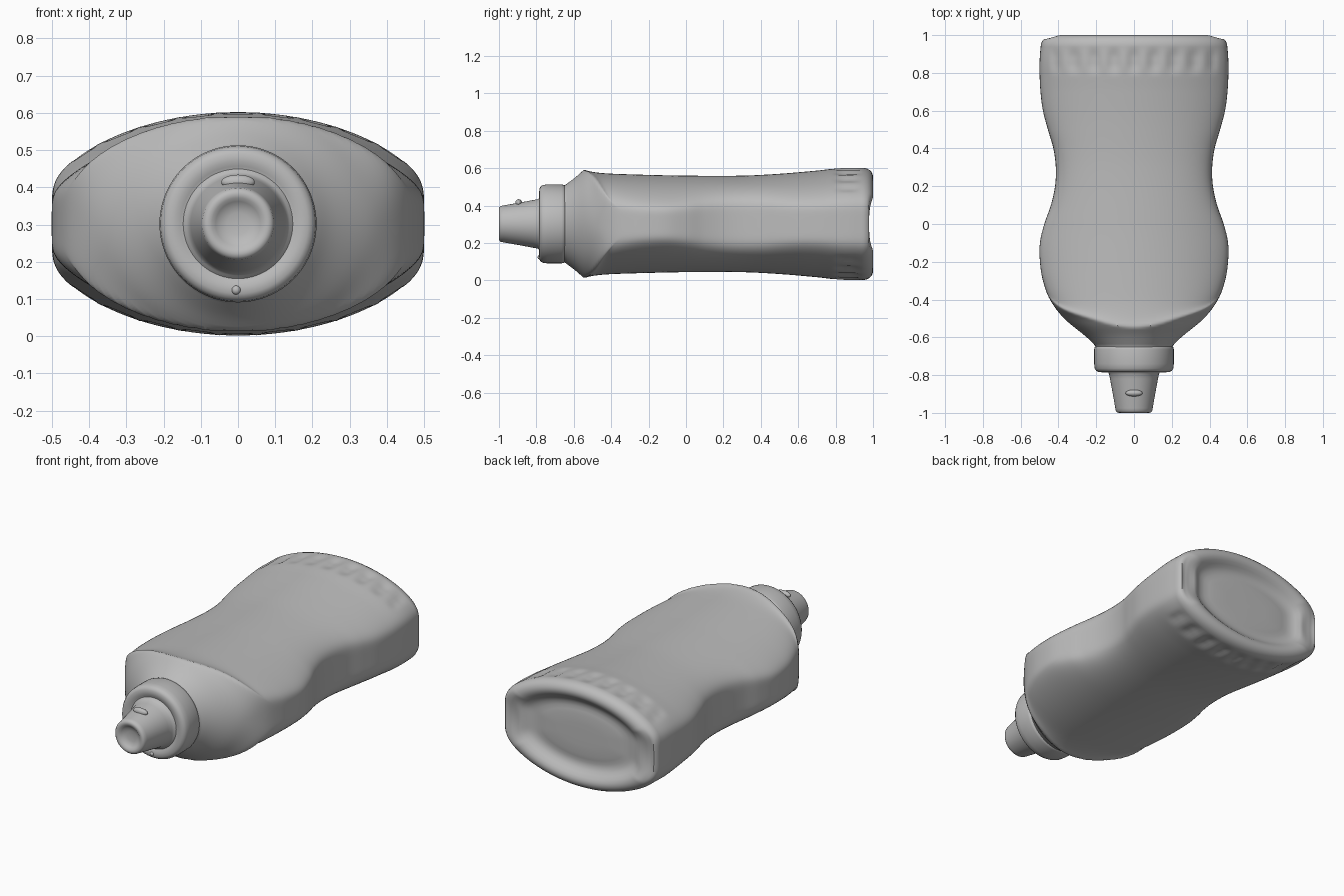
import bpy, bmesh, math

old = bpy.data.objects.get("Cube")
if old:
    bpy.data.objects.remove(old, do_unlink=True)

MID = 0.302          # height of the bottle's long axis
SEG = 256            # points around the body

grey = bpy.data.materials.new("plain grey")
grey.use_nodes = True
grey.diffuse_color = (0.5, 0.5, 0.5, 1)
grey.node_tree.nodes["Principled BSDF"].inputs["Base Color"].default_value = (0.5, 0.5, 0.5, 1)


def curve(points, t):
    """Smooth curve through (position, value) points."""
    if t <= points[0][0]:
        return points[0][1]
    for i in range(len(points) - 1):
        (a, va), (b, vb) = points[i], points[i + 1]
        if t <= b:
            pa, pb = points[max(i - 1, 0)], points[min(i + 2, len(points) - 1)]
            ma = (vb - pa[1]) / (b - pa[0]) * (b - a)
            mb = (pb[1] - va) / (pb[0] - a) * (b - a)
            f = (t - a) / (b - a)
            return ((2*f**3 - 3*f**2 + 1) * va + (f**3 - 2*f**2 + f) * ma
                    + (3*f**2 - 2*f**3) * vb + (f**3 - f**2) * mb)
    return points[-1][1]


def step(a, b, t):
    f = min(max((t - a) / (b - a), 0), 1)
    return f * f * (3 - 2 * f)


def soft_min(a, b, k):
    h = max(k - abs(a - b), 0) / k
    return min(a, b) - h * h * k / 4


def loft(name, rings, sharp=40):
    """Skin closed rings of points and cap both ends."""
    bm = bmesh.new()
    loops = [[bm.verts.new(p) for p in ring] for ring in rings]
    n = len(loops[0])
    for a, b in zip(loops, loops[1:]):
        for i in range(n):
            j = (i + 1) % n
            bm.faces.new((a[i], a[j], b[j], b[i]))
    bm.faces.new(loops[0])
    bm.faces.new(loops[-1])
    bmesh.ops.recalc_face_normals(bm, faces=bm.faces)
    mesh = bpy.data.meshes.new(name)
    bm.to_mesh(mesh)
    bm.free()
    obj = bpy.data.objects.new(name, mesh)
    bpy.context.collection.objects.link(obj)
    finish(obj, sharp)


def finish(obj, sharp):
    obj.data.materials.append(grey)
    bpy.ops.object.select_all(action='DESELECT')
    obj.select_set(True)
    bpy.context.view_layer.objects.active = obj
    bpy.ops.object.shade_smooth_by_angle(angle=math.radians(sharp))


def lathe(name, profile, n=72):
    """Turn (y, radius) points around the long axis."""
    rings = [[(r * math.cos(2 * math.pi * i / n), y, MID + r * math.sin(2 * math.pi * i / n))
              for i in range(n)] for y, r in profile]
    loft(name, rings)


# Body outline seen from above, thickness of the broad faces, and shoulder cone
WIDTH = [(-0.65, 0.2), (-0.6, 0.25), (-0.5, 0.37), (-0.4, 0.445), (-0.3, 0.482), (-0.2, 0.498),
         (-0.1, 0.498), (0, 0.475), (0.1, 0.44), (0.2, 0.418), (0.3, 0.414), (0.4, 0.427),
         (0.5, 0.456), (0.6, 0.482), (0.7, 0.495), (0.8, 0.5), (0.88, 0.499), (0.95, 0.493)]
FACE = [(-0.65, 0.275), (-0.4, 0.268), (-0.2, 0.262), (0, 0.258),
        (0.3, 0.258), (0.5, 0.268), (0.7, 0.285), (0.84, 0.3), (0.95, 0.3)]
SHOULDER = [(-0.65, 0.205), (-0.59, 0.25), (-0.53, 0.302), (-0.4, 0.385), (0.95, 1.2)]


def section(y):
    """Half-width and half-height points of the body at y."""
    w, hc, shoulder = curve(WIDTH, y), curve(FACE, y), curve(SHOULDER, y)
    p = 2 + 4 * step(-0.52, -0.2, y)
    points = []
    for i in range(SEG):
        t = 2 * math.pi * i / SEG
        c, s = math.cos(t), math.sin(t)
        r = (abs(c)**p + abs(s)**p) ** (-1 / p)
        u, v = c * r, abs(s * r)
        x = u * w
        # row of shallow scallops close to the base
        dent = 0.012 * math.sin(math.pi * x / 0.106 + math.pi / 2) ** 2
        dent *= step(0.78, 0.85, y) * (1 - step(0.88, 0.95, y)) * step(0.46, 0.4, abs(x))
        face = hc - 0.56 * x * x - dent
        # raised lip where the broad face meets the shoulder
        gap = max(shoulder * v - face, 0)
        face += 0.032 * math.exp(-gap / 0.035) * (1 - step(-0.48, -0.32, y))
        square = max(1 - abs(u)**6, 0) ** (1 / 6)
        z = soft_min(face * square, shoulder * v, 0.004 + 0.2 * x * x)
        points.append((x, math.copysign(max(z, 0), s)))
    return points


rings = []
steps = 130
for k in range(steps + 1):
    y = -0.66 + 1.61 * k / steps
    rings.append([(x, y, MID + z) for x, z in section(max(y, -0.65))])

# Rounded rim, sunken base and its slightly raised middle: (y, scale)
BASE = [(0.968, 0.985), (0.982, 0.96), (0.992, 0.925), (0.998, 0.885), (1.0, 0.845), (0.998, 0.8),
        (0.99, 0.75), (0.976, 0.7), (0.962, 0.65), (0.953, 0.59), (0.95, 0.52), (0.953, 0.45),
        (0.956, 0.38), (0.957, 0.2), (0.957, 0.03)]
end = section(0.95)
for y, scale in BASE:
    sag = 0.026 * step(0.95, 1.0, y) * step(0.7, 0.8, scale)
    rings.append([(x * scale ** 0.8, y - sag * max(1 - (z / 0.17) ** 2, 0) * step(0.99, 0.9, scale),
                   MID + z * scale) for x, z in end])
loft("bottle_body", rings, 50)

# Screw collar with rounded edges
lathe("cap_collar", [(-0.64, 0.15), (-0.645, 0.2), (-0.652, 0.208), (-0.665, 0.211), (-0.74, 0.211),
                     (-0.765, 0.208), (-0.778, 0.2), (-0.784, 0.188), (-0.785, 0.168),
                     (-0.78, 0.155), (-0.775, 0.14), (-0.774, 0.1)])

# Tapered spout with a flared foot and a shallow hollow tip
lathe("spout", [(-0.76, 0.16), (-0.777, 0.148), (-0.783, 0.139), (-0.793, 0.132), (-0.82, 0.127),
                (-0.9, 0.112), (-0.975, 0.099), (-0.99, 0.096), (-0.998, 0.089), (-1.0, 0.08),
                (-0.998, 0.07), (-0.99, 0.06), (-0.982, 0.048), (-0.977, 0.03), (-0.976, 0.004)])


def bump(name, place, size):
    bpy.ops.mesh.primitive_uv_sphere_add(segments=24, ring_count=12, radius=1, location=place)
    obj = bpy.context.object
    obj.name = name
    obj.scale = size
    finish(obj, 60)


# Small catch on the spout and moulding nub on the collar
bump("spout_catch", (0, -0.895, MID + 0.112), (0.045, 0.018, 0.02))
bump("collar_nub", (-0.005, -0.783, MID - 0.178), (0.012, 0.01, 0.012))
